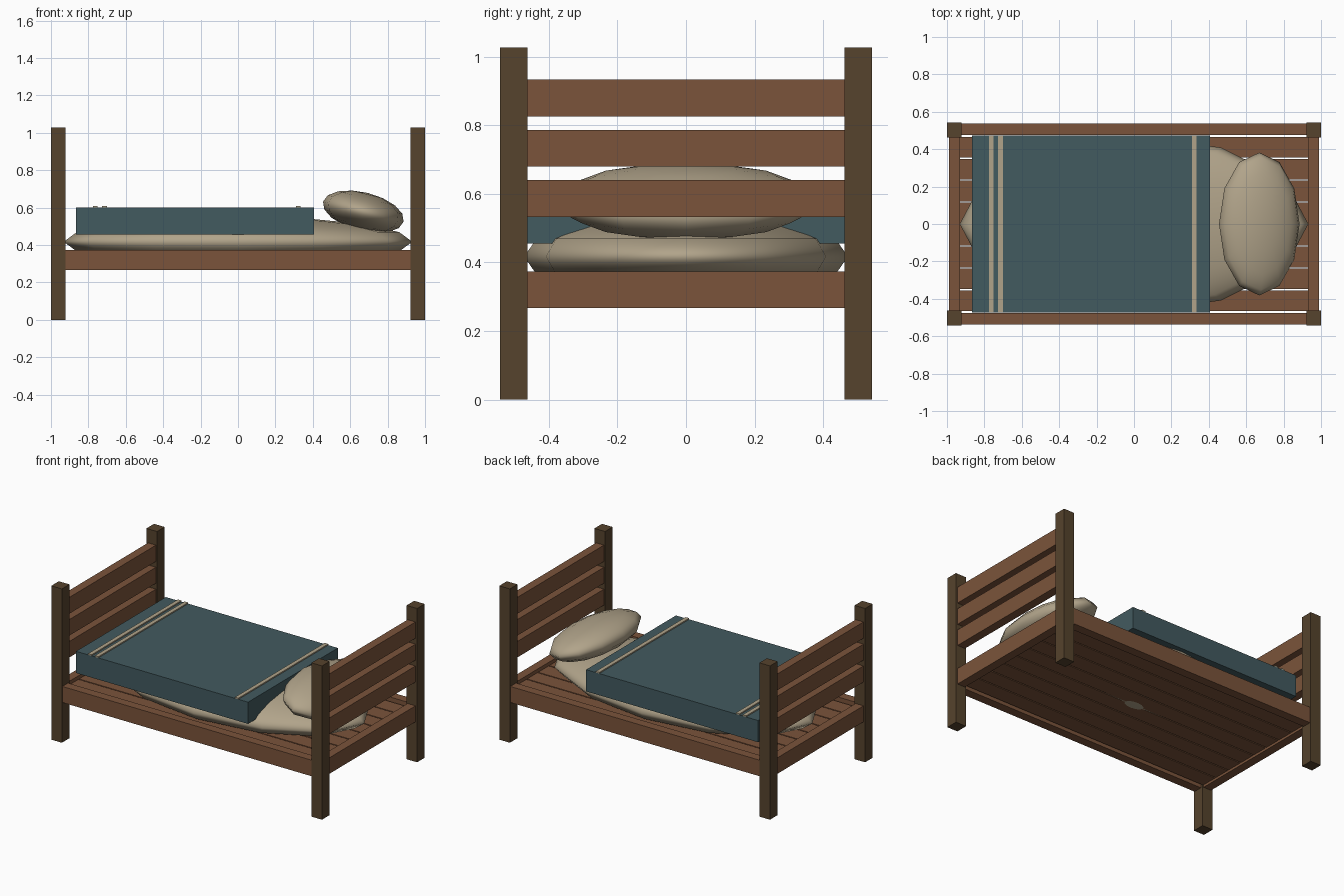
import bpy
from math import radians

cube = bpy.data.objects.get("Cube")
if cube:
    bpy.data.objects.remove(cube, do_unlink=True)


def material(name, rgb):
    mat = bpy.data.materials.new(name)
    mat.use_nodes = True
    mat.diffuse_color = (*rgb, 1)
    bsdf = next(n for n in mat.node_tree.nodes if n.type == 'BSDF_PRINCIPLED')
    bsdf.inputs["Base Color"].default_value = (*rgb, 1)
    return mat


dark_wood = material("dark wood", (0.093, 0.056, 0.026))
wood = material("reddish wood", (0.197, 0.088, 0.043))
teal = material("teal cloth", (0.055, 0.103, 0.115))
cream = material("cream cloth", (0.44, 0.37, 0.255))


def box(name, mat, x, y, z):
    """Box spanning the (low, high) ranges on each axis."""
    spans = (x, y, z)
    bpy.ops.mesh.primitive_cube_add(size=1, location=[(a + b) / 2 for a, b in spans])
    ob = bpy.context.object
    ob.name = name
    ob.scale = [b - a for a, b in spans]
    bpy.ops.object.transform_apply(location=False, rotation=False, scale=True)
    ob.data.materials.append(mat)
    return ob


def cushion(name, mat, centre, radii, tilt=0):
    """Squashed low-poly sphere, smooth shaded."""
    bpy.ops.mesh.primitive_uv_sphere_add(segments=12, ring_count=8, radius=1, location=centre)
    ob = bpy.context.object
    ob.name = name
    ob.scale = radii
    ob.rotation_euler.y = radians(tilt)
    ob.data.materials.append(mat)
    bpy.ops.object.shade_smooth()
    return ob


def span(side, low, high):
    return tuple(sorted((side * low, side * high)))


RAIL_Z = (0.267, 0.374)

# Posts, side rails and end boards
for sx, end in ((-1, "foot"), (1, "head")):
    for sy, side in ((-1, "front"), (1, "back")):
        box(f"{end}_{side}_post", dark_wood,
            span(sx, 0.922, 1), span(sy, 0.462, 0.542), (0, 1.027))
    for i, z in enumerate((RAIL_Z, (0.533, 0.64), (0.679, 0.786), (0.825, 0.934))):
        box(f"{end}_board_{i + 1}", wood, span(sx, 0.93, 0.988), (-0.47, 0.47), z)
for sy, side in ((-1, "front"), (1, "back")):
    box(f"{side}_rail", wood, (-0.93, 0.93), span(sy, 0.477, 0.537), RAIL_Z)

# Slats under the mattress
COUNT, PITCH, WIDTH = 8, 0.1175, 0.11
for i in range(COUNT):
    y = (i - (COUNT - 1) / 2) * PITCH
    box(f"slat_{i + 1}", wood, (-0.935, 0.935), (y - WIDTH / 2, y + WIDTH / 2), (0.283, 0.35))

# Bedding
cushion("mattress", cream, (0, 0, 0.417), (0.932, 0.472, 0.136))
cushion("pillow", cream, (0.67, 0, 0.578), (0.222, 0.382, 0.103), 14)
box("blanket", teal, (-0.865, 0.406), (-0.474, 0.474), (0.455, 0.6))
for i, x in enumerate((-0.763, -0.713, 0.322)):
    box(f"blanket_stripe_{i + 1}", cream, (x - 0.013, x + 0.013), (-0.474, 0.474), (0.6, 0.608))
